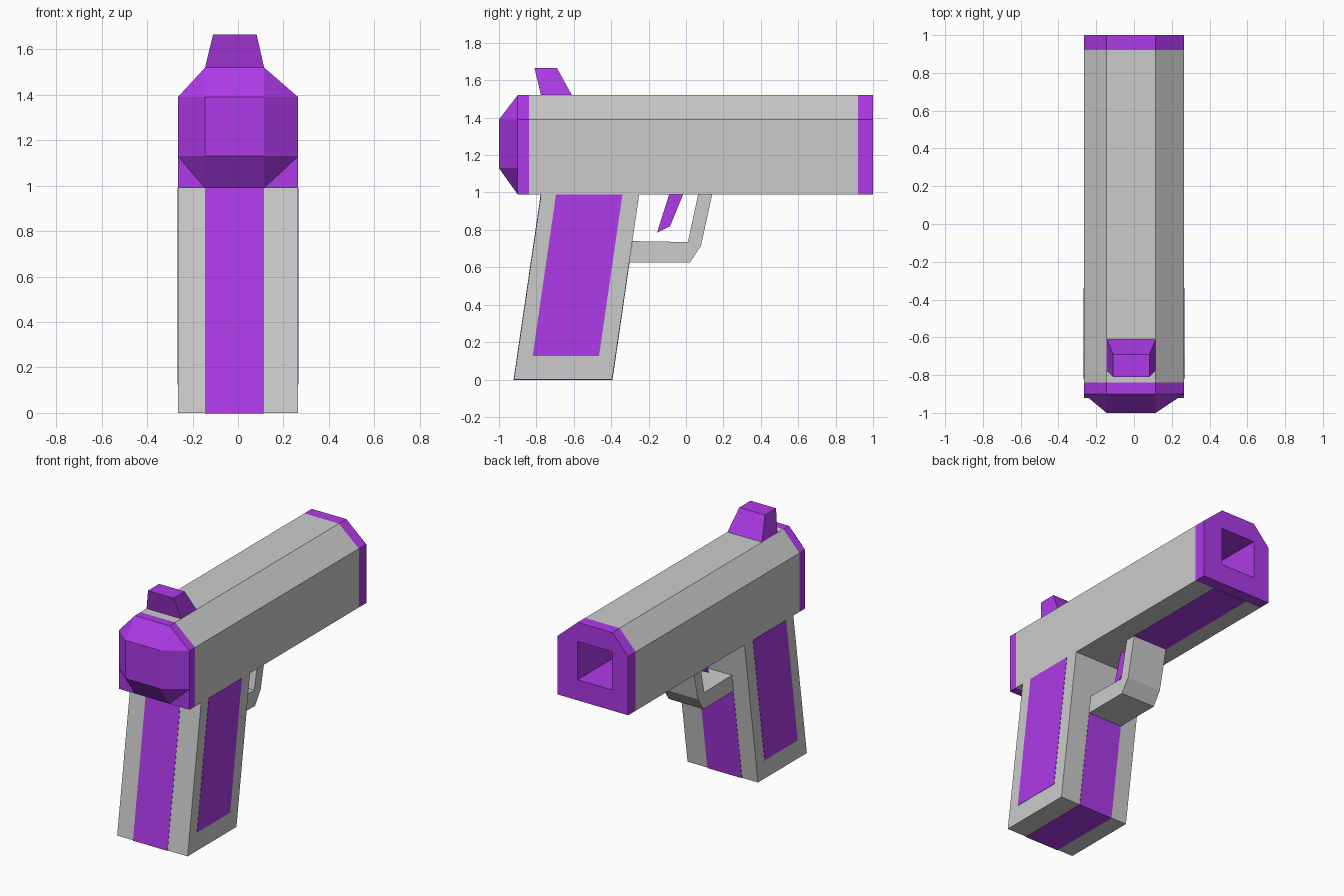
import bpy, bmesh

if "Cube" in bpy.data.objects:
    bpy.data.objects.remove(bpy.data.objects["Cube"])

X, L, R = 0.265, -0.145, 0.115          # half width, edges of the central band
Z0, Z1, Z2, Z3 = 0.99, 1.13, 1.39, 1.52  # slide height levels

purple = bpy.data.materials.new("purple")
purple.diffuse_color = (0.42, 0.043, 0.81, 1)
purple.use_nodes = True
purple.node_tree.nodes["Principled BSDF"].inputs["Base Color"].default_value = purple.diffuse_color


def loft(name, ring_a, ring_b, mat=None):
    """Closed solid between two rings of equal length."""
    bm = bmesh.new()
    a = [bm.verts.new(p) for p in ring_a]
    b = [bm.verts.new(p) for p in ring_b]
    n = len(a)
    bm.faces.new(a)
    bm.faces.new(b[::-1])
    for i in range(n):
        j = (i + 1) % n
        bm.faces.new((a[j], a[i], b[i], b[j]))
    bmesh.ops.remove_doubles(bm, verts=bm.verts, dist=1e-5)
    bmesh.ops.recalc_face_normals(bm, faces=bm.faces)
    me = bpy.data.meshes.new(name)
    bm.to_mesh(me)
    bm.free()
    if mat:
        me.materials.append(mat)
    ob = bpy.data.objects.new(name, me)
    bpy.context.collection.objects.link(ob)
    return ob


def along_y(name, xz, y0, y1, mat=None):
    return loft(name, [(x, y0, z) for x, z in xz], [(x, y1, z) for x, z in xz], mat)


def along_x(name, yz, x0, x1, mat=None):
    return loft(name, [(x0, y, z) for y, z in yz], [(x1, y, z) for y, z in yz], mat)


def cut(ob, cutter):
    mod = ob.modifiers.new("bore", 'BOOLEAN')
    mod.operation, mod.solver, mod.object = 'DIFFERENCE', 'EXACT', cutter
    with bpy.context.temp_override(object=ob, active_object=ob):
        bpy.ops.object.modifier_apply(modifier=mod.name)


# Slide with chamfered top, and its coloured ends
outline = [(-X, Z0), (X, Z0), (X, Z2), (R, Z3), (L, Z3), (-X, Z2)]
slide = along_y("slide", outline, -0.84, 0.92)
muzzle = along_y("muzzle_cap", outline, 0.92, 1.0, purple)
along_y("rear_cap", outline, -0.90, -0.84, purple)

# Faceted rear end: octagon narrowing to a rectangle
octagon = [(L, Z0), (R, Z0), (X, Z1), (X, Z2), (R, Z3), (L, Z3), (-X, Z2), (-X, Z1)]
loft("rear_bevel", [(x, -0.9, z) for x, z in octagon],
     [(min(max(x, L), R), -1.0, min(max(z, Z1), Z2)) for x, z in octagon], purple)

# Square bore, coloured inside
cutter = along_y("bore_cutter", [(L, Z1), (R, Z1), (R, Z2), (L, Z2)], 0.3, 1.1)
cutter.hide_render = True
cut(slide, cutter)
cut(muzzle, cutter)
bpy.data.objects.remove(cutter)
slide.data.materials.clear()
slide.data.materials.append(None)
slide.data.materials.append(purple)
for f in slide.data.polygons:
    c = f.center
    inside = L - 0.01 < c.x < R + 0.01 and Z1 - 0.01 < c.z < Z2 + 0.01
    f.material_index = 1 if inside and 0 < c.y < 0.91 else 0

# Strip under the slide
along_x("underside_strip", [(0.12, Z0 - 0.002), (0.92, Z0 - 0.002), (0.92, Z0 + 0.01),
                            (0.12, Z0 + 0.01)], L, R, purple)

# Slanted grip
along_x("grip", [(-0.92, 0), (-0.395, 0), (-0.25, Z0), (-0.775, Z0)], -X, X)

# Grip side panels
panel = [(-0.82, 0.125), (-0.465, 0.125), (-0.34, Z0), (-0.695, Z0)]
for side, s in (("right", 1), ("left", -1)):
    along_x(f"grip_panel_{side}", panel, s * (X - 0.01), s * (X + 0.002), purple)

# Central band around the back, bottom and front of the grip
e = 0.002
along_x("grip_band", [(-0.92 - e, -e), (-0.395 + e, -e), (-0.303 + e, 0.63), (-0.313, 0.63),
                      (-0.405, 0.01), (-0.91, 0.01), (-0.765, Z0), (-0.775 - e, Z0)], L, R, purple)

# Trigger guard and trigger
along_x("trigger_guard", [(-0.305, 0.625), (0.02, 0.625), (0.08, 0.715), (0.14, Z0),
                          (0.065, Z0), (0.01, 0.735), (-0.285, 0.74)], L, R)
along_x("trigger", [(-0.155, 0.785), (-0.085, 0.82), (-0.015, Z0), (-0.09, Z0)],
        -0.065, 0.035, purple)

# Tapered rear sight
loft("rear_sight",
     [(L, -0.775, Z3), (R, -0.775, Z3), (R, -0.61, Z3), (L, -0.61, Z3)],
     [(-0.11, -0.81, 1.665), (0.082, -0.81, 1.665), (0.082, -0.69, 1.665), (-0.11, -0.69, 1.665)],
     purple)
